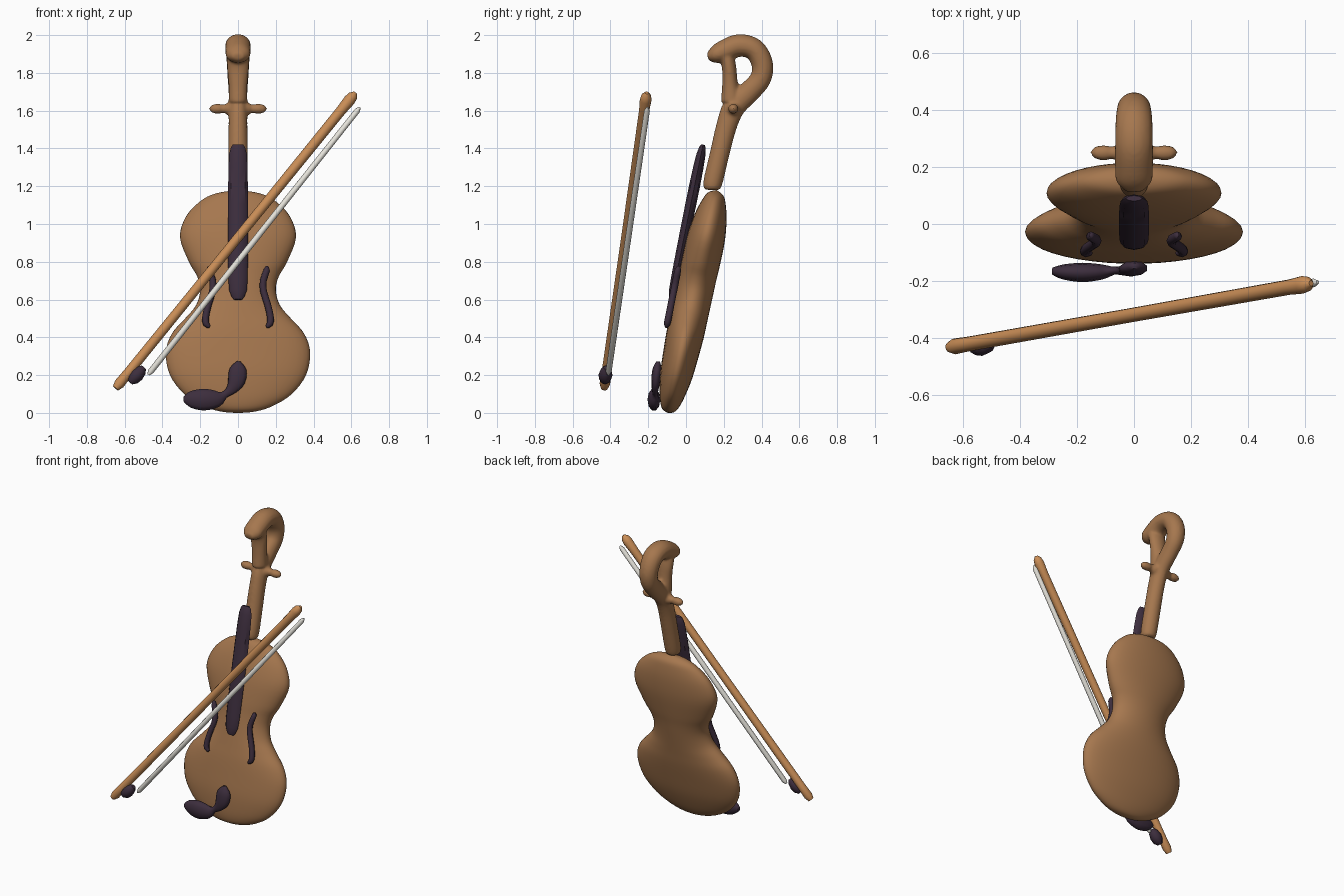
import bpy, bmesh, math
from mathutils import Vector

if "Cube" in bpy.data.objects:
    bpy.data.objects.remove(bpy.data.objects["Cube"], do_unlink=True)


def material(name, rgb):
    m = bpy.data.materials.new(name)
    m.use_nodes = True
    m.diffuse_color = (*rgb, 1)
    bsdf = next(n for n in m.node_tree.nodes if n.type == 'BSDF_PRINCIPLED')
    bsdf.inputs["Base Color"].default_value = (*rgb, 1)
    bsdf.inputs["Roughness"].default_value = 0.7
    return m


wood = material("warm brown wood", (0.38, 0.185, 0.077))
bow_wood = material("light orange wood", (0.59, 0.27, 0.095))
ebony = material("dark purple ebony", (0.046, 0.027, 0.047))
hair = material("off white hair", (0.78, 0.76, 0.70))


def spline(keys, steps):
    """Smooth interpolation through rows of numbers."""
    out = []
    last = len(keys) - 1
    for i in range(last):
        a, b, c, d = (keys[min(max(i + k, 0), last)] for k in (-1, 0, 1, 2))
        for s in range(steps):
            t = s / steps
            out.append([q + 0.5 * t * (r - p + t * (2*p - 5*q + 4*r - w + t * (3*(q - r) + w - p)))
                        for p, q, r, w in zip(a, b, c, d)])
    return out + [list(keys[-1])]


def sweep(bm, keys, ref, sides=16, steps=4):
    """Elliptical tube through (x, y, z, radius along ref, other radius)."""
    rows = spline(keys, steps)
    pts = [Vector(r[:3]) for r in rows]
    rings = []
    for i, p in enumerate(pts):
        tan = (pts[min(i + 1, len(pts) - 1)] - pts[max(i - 1, 0)]).normalized()
        u = Vector(ref)
        u = (u - tan * u.dot(tan)).normalized()
        v = tan.cross(u)
        ru, rv = (max(r, 0.001) for r in rows[i][3:])
        angles = [2 * math.pi * k / sides for k in range(sides)]
        rings.append([bm.verts.new(p + u * ru * math.cos(a) + v * rv * math.sin(a)) for a in angles])
    for lo, hi in zip(rings, rings[1:]):
        for k in range(sides):
            n = (k + 1) % sides
            bm.faces.new((lo[k], lo[n], hi[n], hi[k]))
    bm.faces.new(rings[0][::-1])
    bm.faces.new(rings[-1])


def finish(name, bm, mat, angle=60):
    bmesh.ops.recalc_face_normals(bm, faces=bm.faces[:])
    me = bpy.data.meshes.new(name)
    bm.to_mesh(me)
    bm.free()
    me.materials.append(mat)
    ob = bpy.data.objects.new(name, me)
    bpy.context.collection.objects.link(ob)
    bpy.ops.object.select_all(action='DESELECT')
    ob.select_set(True)
    bpy.context.view_layer.objects.active = ob
    bpy.ops.object.shade_smooth_by_angle(angle=math.radians(angle))
    return ob


def tube(name, keys, ref, mat, sides=16, steps=4, angle=60):
    bm = bmesh.new()
    sweep(bm, keys, ref, sides, steps)
    return finish(name, bm, mat, angle)


X, Y = (1, 0, 0), (0, 1, 0)

# Body: leaning hourglass, (height, half width, half thickness)
outline = [(0, 0, 0), (.01, .10, .03), (.04, .19, .05), (.1, .285, .068), (.2, .36, .086),
           (.32, .382, .095), (.42, .35, .1), (.5, .28, .1), (.57, .222, .1), (.65, .2, .1),
           (.72, .215, .1), (.8, .26, .102), (.93, .307, .1), (1.04, .275, .085),
           (1.12, .2, .062), (1.16, .12, .04), (1.18, 0, 0)]
tube("body", [(0, -.095 + .218 * z, z, w, t) for z, w, t in outline], X, wood, 40)

# Neck, scroll and pegs fused into one smooth piece, (y, z, half width, radius)
neck = [(.135, 1.18, .03, .03), (.14, 1.21, .05, .05), (.18, 1.38, .052, .052),
        (.215, 1.52, .05, .055), (.255, 1.62, .05, .06), (.335, 1.70, .05, .058),
        (.395, 1.77, .055, .056), (.403, 1.85, .06, .057), (.36, 1.925, .065, .058),
        (.28, 1.945, .067, .06), (.2, 1.915, .067, .058), (.15, 1.895, .062, .045),
        (.115, 1.885, .03, .02)]
front_curl = [(.21, 1.91, .06, .04), (.228, 1.83, .058, .038), (.233, 1.74, .05, .042),
              (.24, 1.65, .05, .055)]
peg = [(0, .035), (.05, .034), (.075, .022), (.1, .027), (.13, .024), (.148, .012), (.154, 0)]
bm = bmesh.new()
for path in (neck, front_curl):
    sweep(bm, [(0, *row) for row in path], X, 20, 5)
for side in (-1, 1):
    sweep(bm, [(side * x, .25, 1.61, r, r) for x, r in peg], Y)
head = finish("neck_and_scroll", bm, wood)
fuse = head.modifiers.new("fuse", 'REMESH')
fuse.mode = 'VOXEL'
fuse.voxel_size = 0.009
fuse.use_smooth_shade = True
soften = head.modifiers.new("soften", 'SMOOTH')
soften.factor = 0.5
soften.iterations = 4

# Fingerboard
board = [(.6, .022, .012), (.65, .047, .022), (.8, .052, .026), (1.0, .053, .028),
         (1.2, .052, .029), (1.37, .047, .024), (1.42, .028, .01)]
tube("fingerboard", [(0, -.078 + .205 * (z - .6), z, w, t) for z, w, t in board],
     X, ebony, 8, 2, 40)

# Sound holes, mirrored
slot = [(.15, .775, .008), (.152, .755, .017), (.134, .70, .018), (.135, .645, .018),
        (.158, .57, .018), (.172, .505, .018), (.168, .47, .017), (.15, .455, .008)]
for side, label in ((1, "left"), (-1, "right")):
    tube(label + "_sound_hole", [(side * x, -.04 - .2 * (.77 - z), z, r, r) for x, z, r in slot],
         Y, ebony, 8, 2)

# Chin rest and tailpiece, one blob running into the other
rest = [(-.287, -.165, .07, .012, .015), (-.25, -.168, .072, .026, .046),
        (-.18, -.17, .07, .034, .06), (-.11, -.168, .075, .026, .046),
        (-.07, -.164, .097, .014, .02), (-.035, -.163, .125, .018, .03),
        (-.008, -.16, .17, .024, .048), (0, -.153, .23, .024, .047), (.002, -.147, .272, .01, .012)]
tube("chin_rest", rest, Y, ebony, 10, 3)


# Bow stick, hair and frog as straight pieces
def straight(name, start, end, profile, mat, sides=12):
    a, b = Vector(start), Vector(end)
    tube(name, [(*a.lerp(b, t), r, r) for t, r in profile], Y, mat, sides, 1, 50)


straight("bow_stick", (-.648, -.433, .13), (.622, -.208, 1.695),
         [(0, .018), (.015, .028), (.05, .026), (.5, .025), (.94, .027), (.975, .031), (.99, .026), (1, .01)],
         bow_wood)
straight("bow_hair", (-.475, -.412, .203), (.645, -.204, 1.617),
         [(0, .007), (.012, .016), (.5, .016), (.988, .015), (1, .006)], hair, 8)
straight("bow_frog", (-.572, -.43, .162), (-.498, -.422, .24),
         [(0, .016), (.2, .032), (.5, .037), (.8, .03), (1, .015)], ebony, 8)
